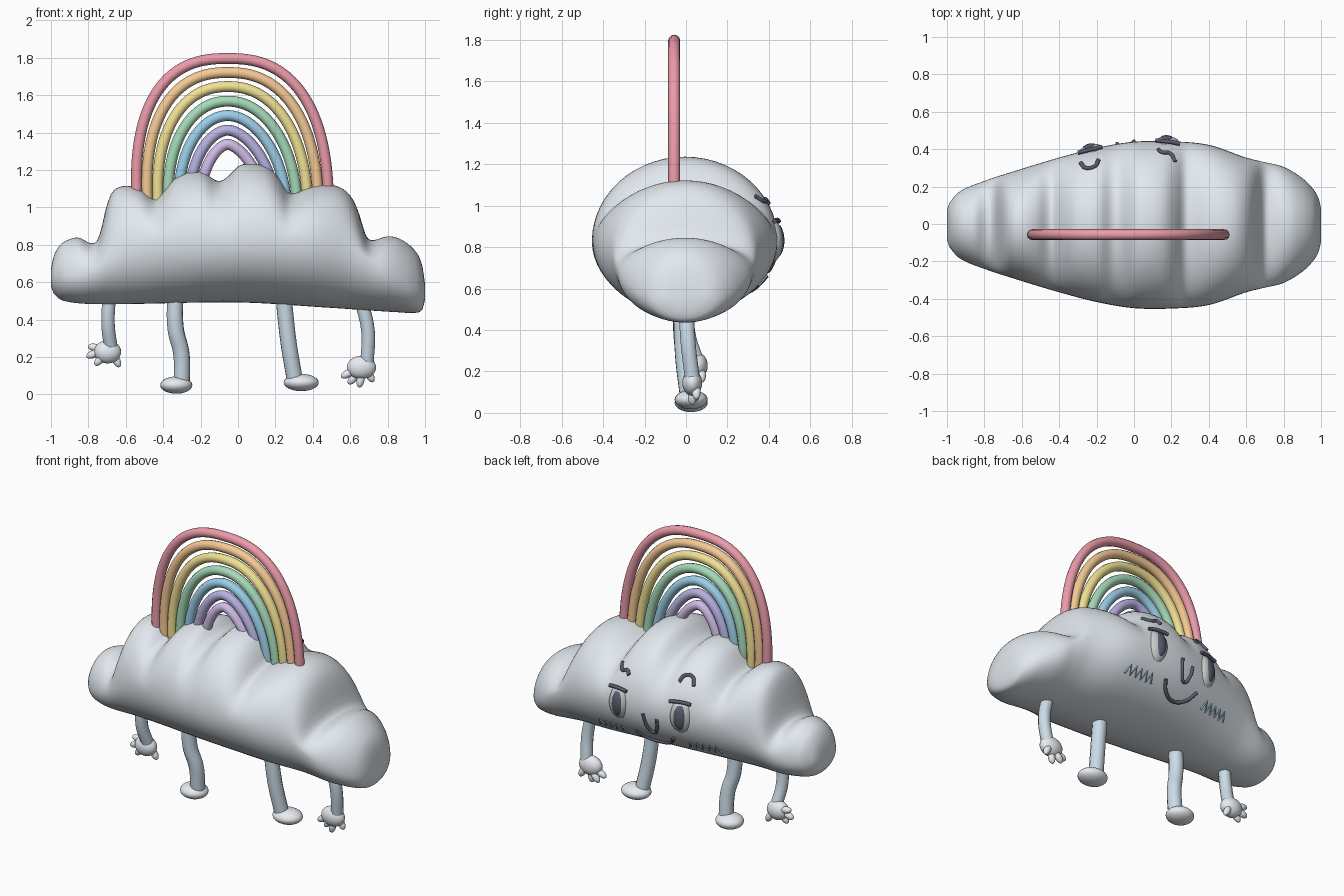
import bpy, math
from math import sin, cos, pi, sqrt

if "Cube" in bpy.data.objects:
    bpy.data.objects.remove(bpy.data.objects["Cube"])


def material(name, rgb):
    m = bpy.data.materials.new(name)
    m.diffuse_color = (*rgb, 1)
    m.use_nodes = True
    m.node_tree.nodes["Principled BSDF"].inputs["Base Color"].default_value = m.diffuse_color
    return m


CLOUD = material("cloud_grey", (0.76, 0.81, 0.86))
LIMB = material("limb_blue", (0.60, 0.72, 0.81))
HAND = material("hand_grey", (0.80, 0.84, 0.88))
WHITE = material("eye_white", (0.88, 0.88, 0.86))
DARK = material("dark_line", (0.10, 0.11, 0.16))
TEAL = material("cheek_teal", (0.25, 0.45, 0.55))


def finish(ob, mat):
    ob.data.materials.append(mat)
    for p in ob.data.polygons:
        p.use_smooth = True
    return ob


def mesh_object(name, verts, faces, mat):
    me = bpy.data.meshes.new(name)
    me.from_pydata(verts, [], faces)
    ob = bpy.data.objects.new(name, me)
    bpy.context.collection.objects.link(ob)
    return finish(ob, mat)


def ball(name, loc, size, mat, tilt=0):
    bpy.ops.mesh.primitive_uv_sphere_add(segments=24, ring_count=14, location=loc, rotation=(0, tilt, 0))
    ob = bpy.context.object
    ob.name, ob.scale = name, size
    return finish(ob, mat)


def tube(name, pts, r, mat, sharp=False):
    cu = bpy.data.curves.new(name, 'CURVE')
    cu.dimensions = '3D'
    cu.bevel_depth, cu.bevel_resolution = r, 4
    cu.resolution_u, cu.use_fill_caps = 6, True
    sp = cu.splines.new('BEZIER')
    sp.bezier_points.add(len(pts) - 1)
    for bp, p in zip(sp.bezier_points, pts):
        bp.co = p
        bp.handle_left_type = bp.handle_right_type = 'VECTOR' if sharp else 'AUTO'
    ob = bpy.data.objects.new(name, cu)
    bpy.context.collection.objects.link(ob)
    bpy.ops.object.select_all(action='DESELECT')
    ob.select_set(True)
    bpy.context.view_layer.objects.active = ob
    bpy.ops.object.convert(target='MESH')
    ob = bpy.context.object
    ob.data.materials.clear()
    finish(ob, mat)
    bpy.ops.object.shade_smooth_by_angle(angle=math.radians(50))
    return ob


def curve_at(keys, x):
    """Smooth interpolation through (x, value) keys."""
    n = len(keys)
    i = 0
    while i < n - 2 and x > keys[i + 1][0]:
        i += 1

    def slope(k):
        a, b = keys[max(k - 1, 0)], keys[min(k + 1, n - 1)]
        return (b[1] - a[1]) / (b[0] - a[0])
    (x0, v0), (x1, v1) = keys[i], keys[i + 1]
    h = x1 - x0
    t = (x - x0) / h
    return ((2*t**3 - 3*t*t + 1) * v0 + (t**3 - 2*t*t + t) * h * slope(i)
            + (3*t*t - 2*t**3) * v1 + (t**3 - t*t) * h * slope(i + 1))


# Cloud outline: bumpy top, flat bottom, depth and widest height along x
TOP = [(-1, .67), (-.985, .74), (-.95, .80), (-.9, .83), (-.85, .838), (-.79, .81), (-.755, .82),
       (-.73, .89), (-.705, 1.0), (-.67, 1.085), (-.6, 1.115), (-.52, 1.095), (-.46, 1.05), (-.43, 1.05),
       (-.34, 1.155), (-.26, 1.19), (-.18, 1.188), (-.13, 1.15), (-.09, 1.142), (-.05, 1.17), (.01, 1.225),
       (.09, 1.235), (.17, 1.21), (.225, 1.15), (.265, 1.085), (.3, 1.078), (.38, 1.108), (.47, 1.122),
       (.55, 1.105), (.61, 1.05), (.65, .96), (.68, .86), (.71, .825), (.8, .845), (.87, .83),
       (.95, .765), (.985, .69), (1, .59)]
BOTTOM = [(-1, .58), (-.985, .54), (-.93, .50), (-.74, .483), (0, .492), (.5, .463), (.85, .44),
          (.96, .438), (.988, .46), (1, .51)]
DEPTH = [(-1, .08), (-.985, .12), (-.93, .18), (-.8, .235), (-.6, .30), (-.4, .36), (-.2, .412), (0, .445),
         (.2, .447), (.4, .428), (.6, .36), (.7, .335), (.8, .31), (.9, .25), (.96, .19), (.988, .14), (1, .09)]
MID = [(-1, .63), (-.8, .65), (-.6, .77), (-.3, .82), (.3, .82), (.6, .76), (.8, .65), (1, .55)]
Y0 = -.005


def surf_y(x, z):
    """Depth of the cloud's face side (+y) at a given x, z."""
    m = curve_at(MID, x)
    edge = curve_at(TOP if z > m else BOTTOM, x)
    return Y0 + curve_at(DEPTH, x) * sqrt(max(0, 1 - ((z - m) / (edge - m)) ** 2))


NX, NR = 130, 56
verts, faces = [], []
for i in range(NX + 1):
    u = i / NX
    x = .6 * -cos(pi * u) + .4 * (2 * u - 1)
    t, b, d, m = (curve_at(k, x) for k in (TOP, BOTTOM, DEPTH, MID))
    for j in range(NR):
        a = 2 * pi * j / NR
        s = sin(a)
        verts.append((x, Y0 + d * cos(a), m + s * ((t - m) if s > 0 else (m - b))))
for i in range(NX):
    for j in range(NR):
        k = (j + 1) % NR
        faces.append((i*NR + j, i*NR + k, (i+1)*NR + k, (i+1)*NR + j)[::-1])
faces += [tuple(range(NR)), tuple(range(NX * NR, (NX + 1) * NR))[::-1]]
mesh_object("cloud_body", verts, faces, CLOUD)

# Rainbow: seven nested arches, rounder outside and more pointed inside
BANDS = [("red", (.83, .33, .40), .513, 1.796), ("orange", (.92, .59, .30), .457, 1.721),
         ("yellow", (.88, .76, .30), .400, 1.646), ("green", (.38, .70, .48), .343, 1.568),
         ("blue", (.33, .62, .80), .285, 1.491), ("indigo", (.47, .44, .75), .228, 1.413),
         ("violet", (.63, .50, .80), .172, 1.337)]
for i, (name, rgb, w, top) in enumerate(BANDS):
    n = 2.5 - .14 * i
    pts = []
    for k in range(25):
        a = pi * k / 24
        c, s = cos(a), sin(a)
        h = max(s, 0) ** (2 / n)
        pts.append((-.028 - .027 * h - math.copysign(w * abs(c) ** (2 / n), c), -.057, 1.03 + (top - 1.03) * h))
    tube("rainbow_" + name, pts, .029, material(name, rgb))

# Legs and feet
tube("left_leg", [(-.335, -.02, .56), (-.333, -.015, .35), (-.303, .005, .22), (-.3, .02, .06)], .044, LIMB)
tube("right_leg", [(.24, -.02, .56), (.27, -.01, .28), (.305, .015, .07)], .044, LIMB)
ball("left_foot", (-.33, .025, .05), (.086, .08, .046), HAND)
ball("right_foot", (.338, .025, .064), (.094, .08, .046), HAND)

# Arms, palms and fingers
tube("left_arm", [(-.685, 0, .56), (-.695, .01, .38), (-.68, .05, .25)], .037, LIMB)
tube("right_arm", [(.65, 0, .53), (.695, .01, .34), (.69, .03, .17)], .037, LIMB)
ball("left_palm", (-.697, .055, .228), (.072, .05, .062), HAND)
ball("right_palm", (.66, .03, .145), (.078, .048, .062), HAND)
FINGERS = {"left": [(-.765, .07, .25), (-.775, .06, .215), (-.74, .05, .185), (-.65, .075, .18)],
           "right": [(.585, .03, .11), (.615, .045, .085), (.655, .03, .075), (.705, .05, .10)]}
TILTS = {"left": (1.8, 1.2, .7, -.5), "right": (1.1, .7, .2, -.5)}
for side, spots in FINGERS.items():
    for i, loc in enumerate(spots):
        ball(f"{side}_finger_{i + 1}", loc, (.021, .021, .038), HAND, TILTS[side][i])


# Face patches and lines laid on the +y side of the cloud
def patch(name, cx, cz, hw, hh, base, dome, mat, flat_top=1):
    n, rings = 32, 8
    vs = [(cx, surf_y(cx, cz) + base + dome, cz)]
    for k in range(1, rings + 1):
        r = k / rings
        for j in range(n):
            a = 2 * pi * j / n
            x, z = cx + hw * r * cos(a), cz + hh * r * min(sin(a), flat_top)
            vs.append((x, surf_y(x, z) + base + dome * sqrt(1 - r * r), z))
    fs = [(0, 1 + (j + 1) % n, 1 + j) for j in range(n)]
    for k in range(rings - 1):
        p, q = 1 + k * n, 1 + (k + 1) * n
        fs += [(p + j, p + (j+1) % n, q + (j+1) % n, q + j) for j in range(n)]
    mesh_object(name, vs, fs, mat)


def face_line(name, pts, r, mat, lift=.004, sharp=False):
    tube(name, [(x, surf_y(x, z) + lift, z) for x, z in pts], r, mat, sharp)


for side, ex in (("left", -.235), ("right", .18)):
    patch(side + "_eye", ex, .835, .062, .112, -.004, .03, WHITE, .85)
    patch(side + "_pupil", ex - .005, .835, .038, .085, .012, .02, DARK, .9)
    face_line(side + "_eyelid", [(ex - .065, .925), (ex - .03, .93), (ex + .03, .93), (ex + .065, .925)],
              .011, DARK, .016)
face_line("left_brow", [(-.19, 1.03), (-.21, 1.065), (-.255, 1.065), (-.285, 1.02)], .011, DARK)
face_line("right_brow", [(.22, 1.045), (.19, 1.02), (.15, 1.03), (.13, 1.01)], .011, DARK)
face_line("nose", [(0, .81), (-.02, .72), (-.05, .685), (-.08, .72), (-.09, .79)], .010, DARK)
face_line("smile", [(.085, .66), (.04, .61), (-.04, .59), (-.12, .615), (-.17, .67)], .011, DARK)

# Zigzag cheeks
for side, cx in (("left", -.35), ("right", .265)):
    face_line(side + "_cheek", [(cx - .1 + .02 * k, .635 + (.025 if k % 2 else -.02)) for k in range(11)],
              .006, TEAL, .003, True)
